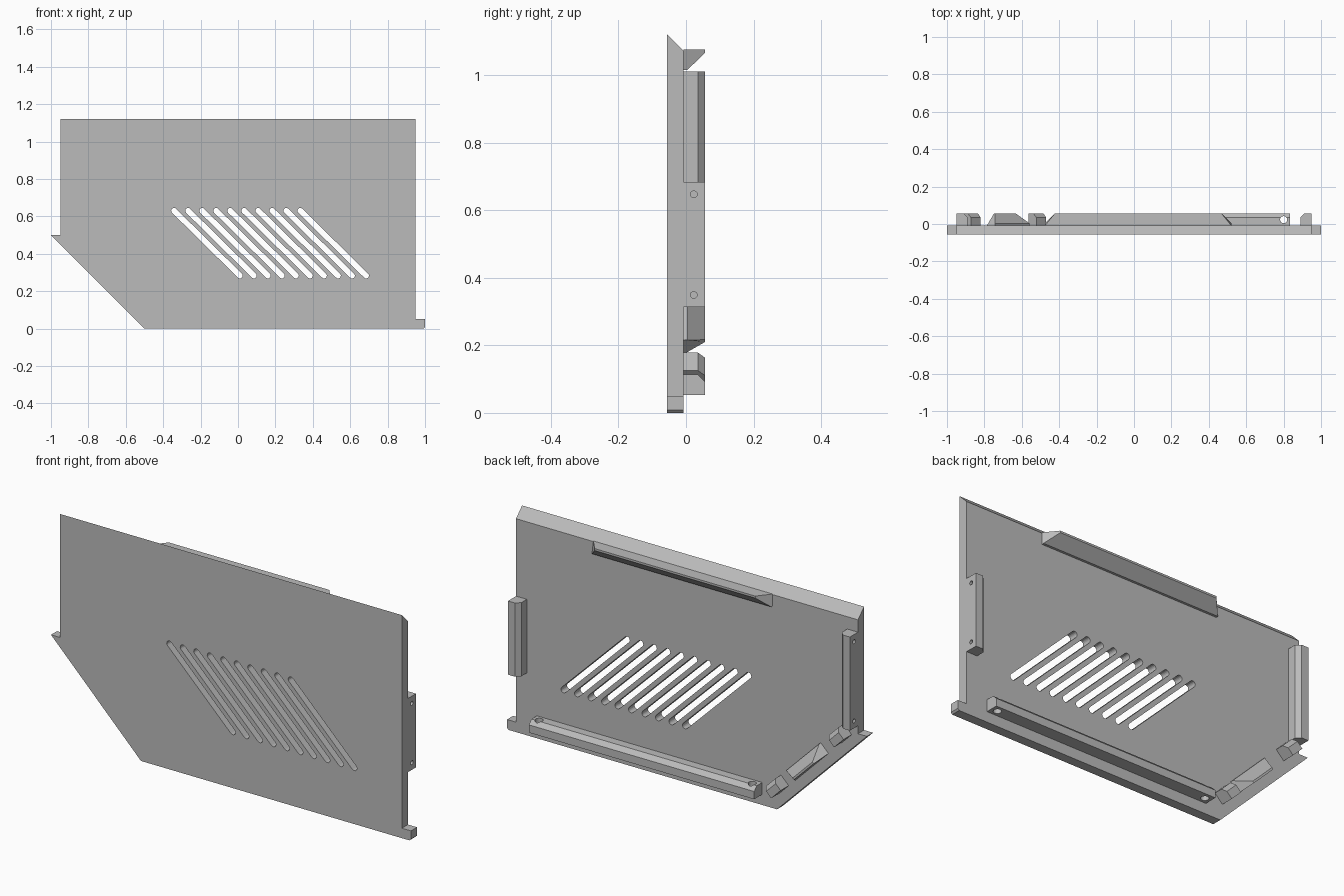
import bpy, bmesh, math
from mathutils import Vector, Matrix

cube = bpy.data.objects.get("Cube")
if cube:
    bpy.data.objects.remove(cube, do_unlink=True)

FRONT, BACK, RIB_BACK = -0.056, -0.008, 0.056
R2 = math.sqrt(0.5)

grey = bpy.data.materials.new("panel grey")
grey.use_nodes = True
tone = (0.5, 0.5, 0.5, 1)
grey.diffuse_color = tone
grey.node_tree.nodes["Principled BSDF"].inputs["Base Color"].default_value = tone


def finish(name, bm):
    bmesh.ops.recalc_face_normals(bm, faces=bm.faces)
    mesh = bpy.data.meshes.new(name)
    bm.to_mesh(mesh)
    bm.free()
    mesh.materials.append(grey)
    obj = bpy.data.objects.new(name, mesh)
    bpy.context.collection.objects.link(obj)
    return obj


def loft(bm, ring_a, ring_b):
    """Closed prism between two matching rings of points."""
    a = [bm.verts.new(p) for p in ring_a]
    b = [bm.verts.new(p) for p in ring_b]
    bm.faces.new(a)
    bm.faces.new(b[::-1])
    for i in range(len(a)):
        j = (i + 1) % len(a)
        bm.faces.new((a[i], b[i], b[j], a[j]))


def cut(obj, cutter):
    cutter.hide_render = True
    mod = obj.modifiers.new("cut", "BOOLEAN")
    mod.operation, mod.solver, mod.object = "DIFFERENCE", "EXACT", cutter
    bpy.context.view_layer.objects.active = obj
    bpy.ops.object.modifier_apply(modifier=mod.name)
    bpy.data.objects.remove(cutter, do_unlink=True)


def drill(obj, centres, axis, radius, depth):
    bm = bmesh.new()
    turn = Vector((0, 0, 1)).rotation_difference(Vector(axis)).to_matrix().to_4x4()
    for c in centres:
        bmesh.ops.create_cone(bm, cap_ends=True, segments=24, radius1=radius,
                              radius2=radius, depth=depth,
                              matrix=Matrix.Translation(c) @ turn)
    cut(obj, finish("hole_cutter", bm))


# Profiles across a rib: (distance inward from its outer face, y)
CHAMFERED = [(0, BACK), (0, RIB_BACK), (0.039, RIB_BACK), (0.06, 0.035), (0.06, BACK)]
WEDGE = [(0, BACK), (0, RIB_BACK), (0.01, RIB_BACK), (0.06, 0.004), (0.06, BACK)]


def rib(name, start, along, inward, length, profile, mitre=False):
    """Run a profile along the back of the panel; mitred ends lean together."""
    start, along, inward = Vector(start), Vector(along), Vector(inward)
    rings = ([], [])
    for w, y in profile:
        lean = max(0, y - 0.004) if mitre else 0
        base = start + inward * w + Vector((0, y, 0))
        rings[0].append(base + along * lean)
        rings[1].append(base + along * (length - lean))
    bm = bmesh.new()
    loft(bm, *rings)
    return finish(name, bm)


# Panel with a cut corner, two small feet and a bevelled top edge
outline = [(-0.95, 1.12), (0.95, 1.12), (0.95, 0.05), (1, 0.05), (1, 0.008),
           (0.992, 0), (-0.5, 0), (-1, 0.5), (-0.95, 0.5)]
bm = bmesh.new()
loft(bm, [(x, FRONT, z) for x, z in outline],
     [(x, BACK, min(z, 1.072)) for x, z in outline])
panel = finish("panel", bm)

# Row of slanted vent slots
bm = bmesh.new()
radius, steps = 0.015, 8
for i in range(10):
    ring = []
    for (x, z), first in (((-0.342, 0.63), 45), ((0.01, 0.283), 225)):
        for k in range(steps + 1):
            a = math.radians(first + 180 * k / steps)
            ring.append((x + 0.075 * i + radius * math.cos(a), z + radius * math.sin(a)))
    loft(bm, [(x, -0.2, z) for x, z in ring], [(x, 0.2, z) for x, z in ring])
cut(panel, finish("slot_cutter", bm))

# Side brackets with blind screw holes in their outer faces
for name, side, low, high in (("left_bracket", 1, 0.313, 0.683),
                              ("right_bracket", -1, 0.54, 1.01)):
    bracket = rib(name, (side * 0.95, 0, low), (0, 0, 1), (-side, 0, 0),
                  high - low, CHAMFERED)
    drill(bracket, [(side * 0.95, 0.023, z) for z in (low + 0.036, high - 0.036)],
          (1, 0, 0), 0.01, 0.06)

# Bottom rail with through holes
rail = rib("bottom_rail", (-0.418, 0, 0.053), (1, 0, 0), (0, 0, 1), 1.252, CHAMFERED)
drill(rail, [(x, 0.023, 0.08) for x in (-0.385, 0.8)], (0, 0, 1), 0.019, 0.2)

# Wedge lip under the top edge
rib("top_lip", (-0.476, 0, 1.075), (1, 0, 0), (0, 0, -1), 0.996, WEDGE, True)

# Lip and two blocks along the cut corner
up_slope, inward = (-R2, 0, R2), (R2, 0, R2)
for name, x, length, profile, mitre in (
        ("corner_lip", -0.602, 0.26, WEDGE, True),
        ("lower_corner_block", -0.512, 0.075, CHAMFERED, False),
        ("upper_corner_block", -0.862, 0.075, CHAMFERED, False)):
    rib(name, (x, 0, -0.429 - x), up_slope, inward, length, profile, mitre)
